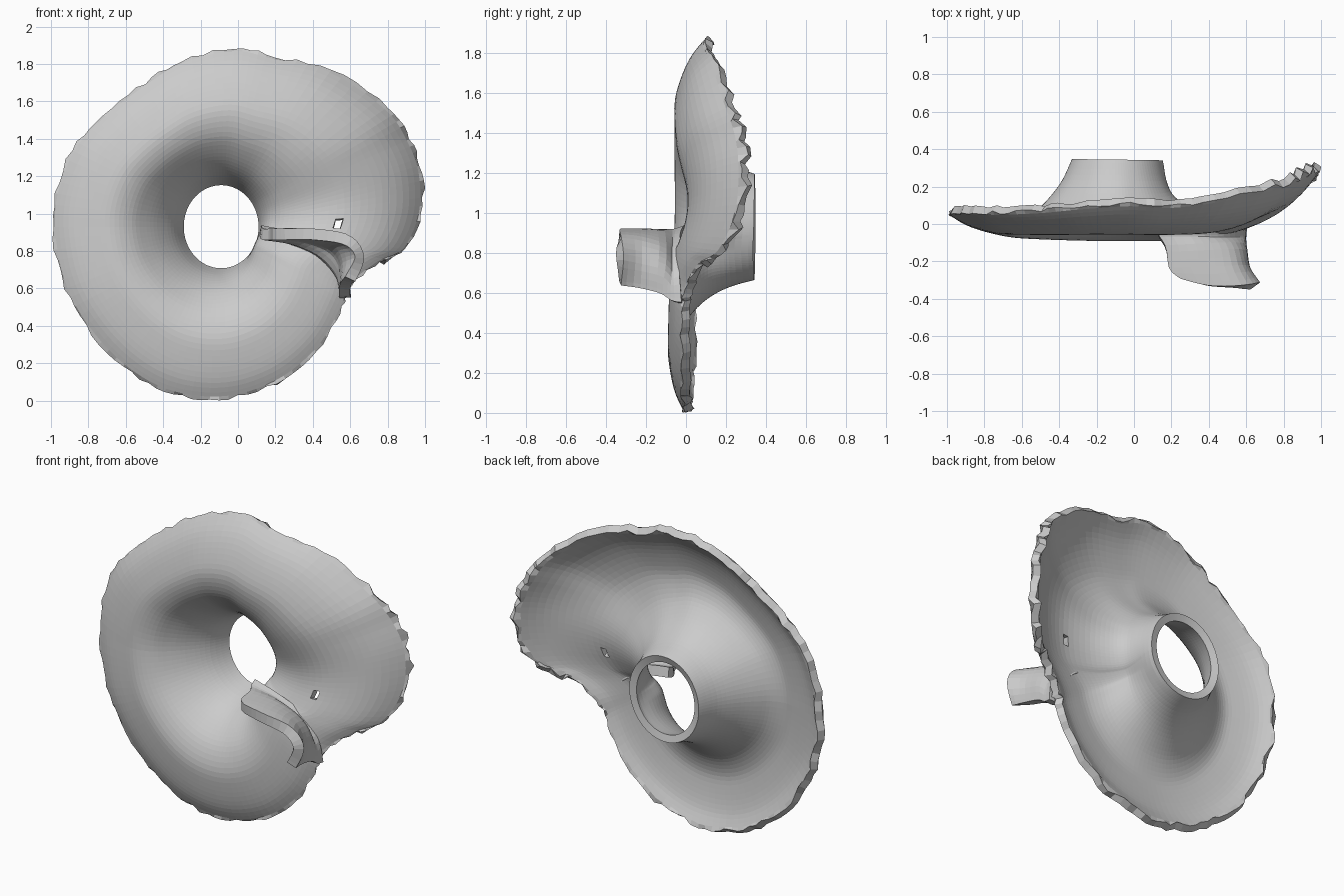
import bpy, math, random
from mathutils import Vector

if "Cube" in bpy.data.objects:
    bpy.data.objects.remove(bpy.data.objects["Cube"])

random.seed(4)


def spline(pts, n, closed=False):
    """Catmull-Rom samples through the control points."""
    pts = [Vector(p) for p in pts]
    m = len(pts)
    segs = m if closed else m - 1
    get = lambda k: pts[k % m] if closed else pts[max(0, min(m - 1, k))]
    out = []
    for s in range(n):
        f = s / (n if closed else n - 1) * segs
        k = min(int(f), segs - 1)
        t = f - k
        a, b, c, d = get(k - 1), get(k), get(k + 1), get(k + 2)
        out.append(0.5 * (2 * b + (c - a) * t + (2 * a - 5 * b + 4 * c - d) * t * t
                          + (3 * b - a - 3 * c + d) * t ** 3))
    return out


def sheet(name, rows, thickness, offset, closed=False, skip=None):
    """Thick shell from a grid of point rows."""
    n = len(rows[0])
    faces = []
    for i in range(len(rows) - 1):
        for j in range(n if closed else n - 1):
            k = (j + 1) % n
            mid = (rows[i][j] + rows[i + 1][k]) / 2
            if skip and skip(mid):
                continue
            faces.append((i * n + j, (i + 1) * n + j, (i + 1) * n + k, i * n + k))
    mesh = bpy.data.meshes.new(name)
    mesh.from_pydata([p for r in rows for p in r], [], faces)
    obj = bpy.data.objects.new(name, mesh)
    bpy.context.collection.objects.link(obj)
    mod = obj.modifiers.new("shell", "SOLIDIFY")
    mod.thickness = thickness
    mod.offset = offset
    return obj


# Outer rim, counter-clockwise from the right (x, y, z)
rim = [(.985, .27, 1.0), (.985, .29, 1.22), (.92, .27, 1.4), (.8, .21, 1.57), (.5, .14, 1.77),
       (.2, .10, 1.84), (-.02, .11, 1.885), (-.3, .09, 1.82), (-.5, .07, 1.7),
       (-.72, .06, 1.53), (-.89, .06, 1.34), (-.99, .06, 1.05), (-.97, .04, .75),
       (-.88, .02, .5), (-.7, .01, .26), (-.48, 0, .09), (-.25, -.01, .015),
       (0, -.01, .02), (.25, -.02, .12), (.45, -.02, .3), (.56, -.02, .5),
       (.61, 0, .62), (.76, .07, .74), (.9, .18, .81)]
SEG, C = 120, Vector((-.09, 0, .93))
edge = spline(rim, SEG, True)

# Radial section: (wide flare fraction, depth, narrow flare fraction)
section = spline([(0, .33, 0), (.08, .21, .02), (.185, .11, .06), (.295, .03, .15),
                  (.41, -.035, .3), (.55, -.07, .5), (.7, -.063, .7), (.87, -.04, .87),
                  (1, 0, 1)], 34)
rows = []
for wide, y, narrow in section:
    row = []
    for e in edge:
        a = math.atan2(e.z - C.z, e.x - C.x)
        # funnel flares widest to the left, hole pinched at the seam
        f = .58 - .42 * math.cos(a + .25)
        t = max(0, narrow + (wide - narrow) * f)
        pinch = 1 - .22 * math.exp(-((a + .45) / .5) ** 2) * max(0, min(1, (.3 - y) * 5))
        hole = C + Vector((.2 * math.cos(a), 0, .222 * math.sin(a))) * pinch
        p = hole.lerp(e, t)
        arch = math.sin(math.pi * min(1, t))
        # sheet is set back just above the lip, bulges forward at the bottom
        dip = .06 * math.exp(-((a - .2) / .35) ** 2) - .018 * max(0, -math.sin(a))
        p.y = y + e.y * t ** (3.2 + .8 * math.cos(a)) + dip * arch
        row.append(p)
    rows.append(row)
# ragged outer rim
for p in rows[-1]:
    k = 1 + random.uniform(-.012, .008)
    p.x, p.z = C.x + (p.x - C.x) * k, C.z + (p.z - C.z) * k
    p.y += random.uniform(-.01, .012) * (1 + 3 * max(0, p.x - .5))
sheet("ring_shell", rows, .045, -1, True,
      lambda m: (m - Vector((.55, m.y, .945))).length < .022)

# Lip curling forward at the seam
lip = [
    [(.12, .0, .91), (.3, -.02, .87), (.45, -.02, .8), (.55, -.03, .68), (.575, -.02, .55)],
    [(.13, -.06, .89), (.3, -.07, .86), (.45, -.08, .79), (.555, -.08, .67), (.57, -.07, .56)],
    [(.17, -.13, .89), (.34, -.13, .88), (.5, -.13, .82), (.57, -.13, .72), (.57, -.13, .6)],
    [(.19, -.24, .89), (.36, -.24, .89), (.53, -.24, .85), (.59, -.24, .75), (.58, -.24, .63)],
    [(.25, -.29, .89), (.4, -.33, .89), (.58, -.335, .86), (.65, -.33, .77), (.6, -.33, .65)],
]
cols = [spline(r, 18) for r in lip]
grid = [list(r) for r in zip(*[spline(c, 12) for c in zip(*cols)])]
sheet("front_lip", grid, .06, 0)
